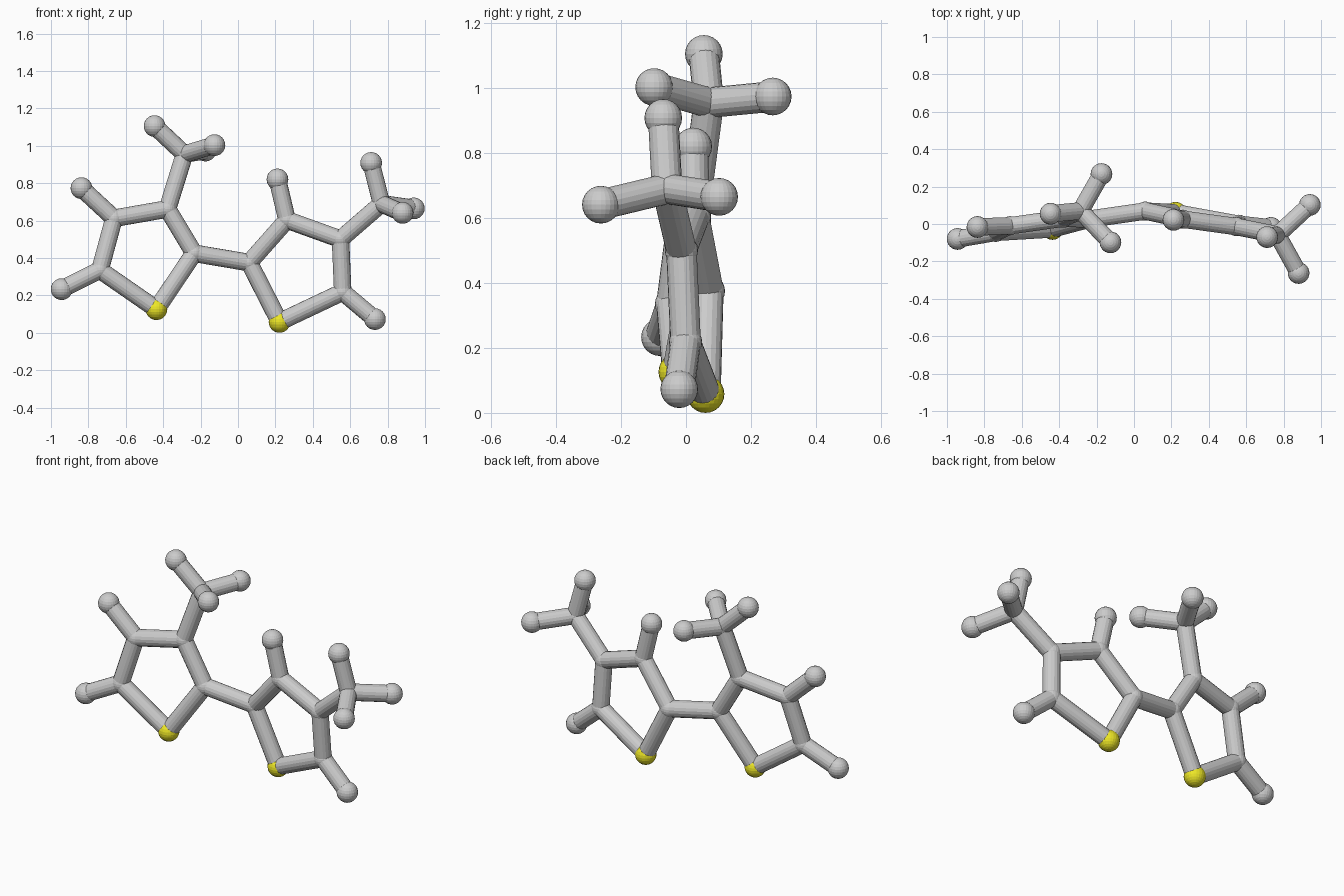
import bpy
from mathutils import Vector

if "Cube" in bpy.data.objects:
    bpy.data.objects.remove(bpy.data.objects["Cube"])

R_BALL, R_JOINT, R_ROD = 0.058, 0.051, 0.047

yellow = bpy.data.materials.new("yellow")
yellow.diffuse_color = (0.85, 0.8, 0.02, 1)
yellow.use_nodes = True
yellow.node_tree.nodes["Principled BSDF"].inputs["Base Color"].default_value = yellow.diffuse_color


def on_plane(a, b, c, points):
    """Lift (x, z) points onto the ring plane y = a + b*x + c*z."""
    return {n: Vector((x, a + b * x + c * z, z)) for n, (x, z) in points.items()}


def ball(name, p, r, mat=None):
    bpy.ops.mesh.primitive_uv_sphere_add(segments=24, ring_count=12, radius=r, location=p)
    ob = bpy.context.object
    ob.name = name
    if mat:
        ob.data.materials.append(mat)


def rod(name, p, q):
    d = q - p
    bpy.ops.mesh.primitive_cylinder_add(vertices=18, radius=R_ROD, depth=d.length,
                                        location=(p + q) / 2)
    ob = bpy.context.object
    ob.name = name
    ob.rotation_euler = d.to_track_quat('Z', 'Y').to_euler()


# flat rings: s = sulfur, c2..c5 = ring corners, h = side tips, m = branch centre
left = on_plane(0.016, 0.125, 0.094, {
    "s": (-0.436, 0.126), "c2": (-0.235, 0.425), "c3": (-0.377, 0.662),
    "c4": (-0.663, 0.612), "c5": (-0.738, 0.335), "h_a": (-0.943, 0.233),
    "h_b": (-0.837, 0.773), "m": (-0.286, 0.955)})
right = on_plane(0.098, -0.157, -0.052, {
    "s": (0.222, 0.058), "c2": (0.06, 0.375), "c3": (0.262, 0.603),
    "c4": (0.548, 0.5), "c5": (0.56, 0.218), "h_a": (0.732, 0.073),
    "h_b": (0.211, 0.82), "m": (0.767, 0.69)})

# three-tip branches
left_tips = [(-0.446, 0.055, 1.105), (-0.126, -0.098, 1.003), (-0.174, 0.267, 0.974)]
right_tips = [(0.712, -0.07, 0.908), (0.88, -0.262, 0.641), (0.940, 0.102, 0.665)]

ring = [("s", "c2"), ("c2", "c3"), ("c3", "c4"), ("c4", "c5"), ("c5", "s"), ("c5", "h_a")]

for side, atoms, tips, extra in (
        ("left", left, left_tips, [("c3", "m"), ("c4", "h_b")]),
        ("right", right, right_tips, [("c4", "m"), ("c3", "h_b")])):
    for n, p in atoms.items():
        if n == "s":
            ball(f"{side}_sulfur", p, R_BALL, yellow)
        elif n.startswith("h"):
            ball(f"{side}_tip_{n}", p, R_BALL)
        else:
            ball(f"{side}_joint_{n}", p, R_JOINT)
    for a, b in ring + extra:
        rod(f"{side}_rod_{a}_{b}", atoms[a], atoms[b])
    for i, t in enumerate(tips):
        ball(f"{side}_branch_tip_{i}", t, R_BALL)
        rod(f"{side}_branch_rod_{i}", atoms["m"], Vector(t))

# link between the two rings
rod("ring_link", left["c2"], right["c2"])
